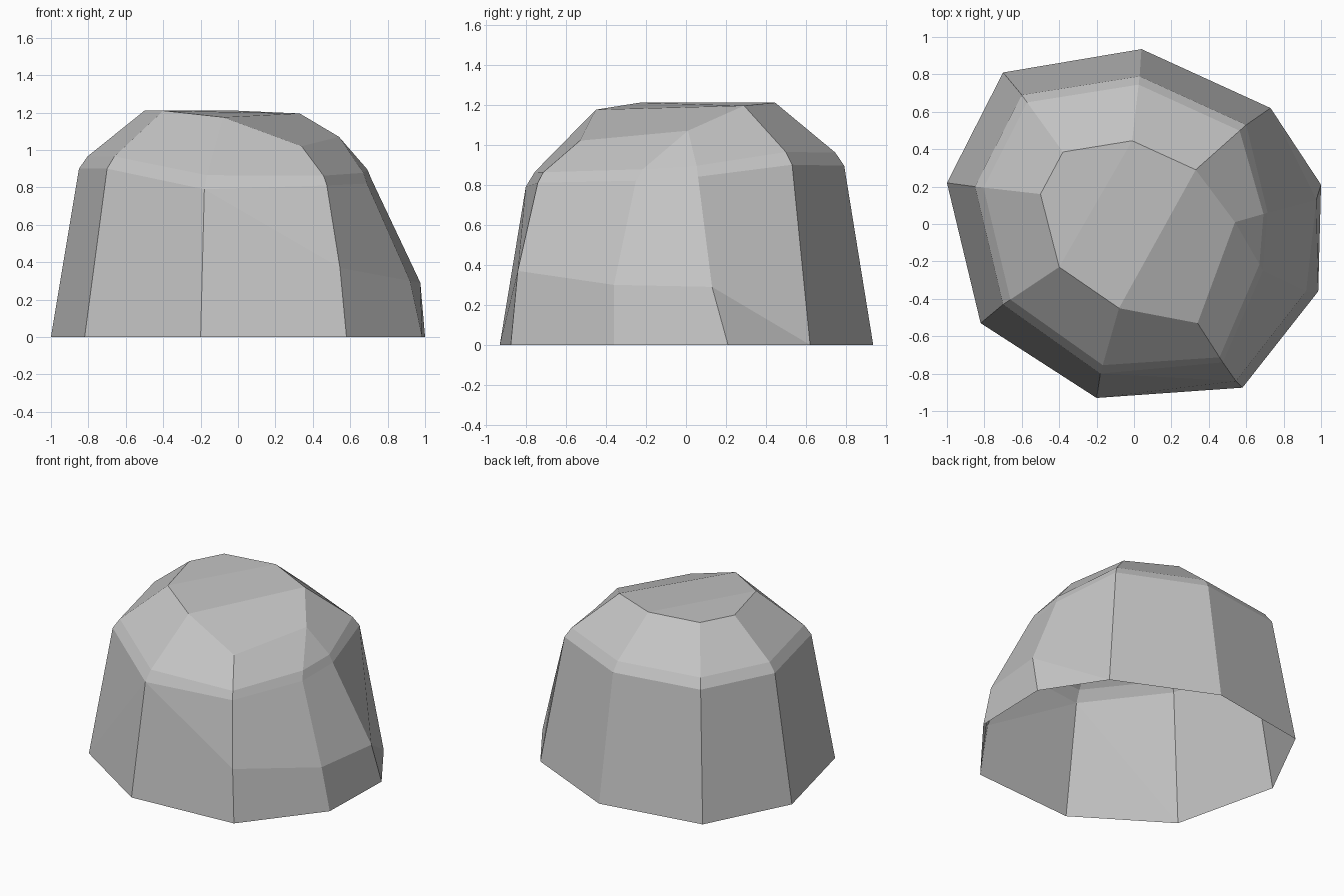
import bpy
import bmesh
from mathutils import Vector

default_cube = bpy.data.objects.get("Cube")
if default_cube:
    bpy.data.objects.remove(default_cube)

# Each rib of the boulder, anticlockwise: foot, side corner, crown corner
RIBS = {
    "left_back": ((-1, .22), (-.85, .2, .9), (-.5, .16, 1.21)),
    "left_front": ((-.82, -.53), (-.7, -.43, .9), (-.4, -.23, 1.21)),
    "front": ((-.2, -.93), (-.18, -.8, .79), (-.08, -.45, 1.175)),
    "front_corner": ((.58, -.875), (.475, -.74, .81), (.34, -.53, 1.02)),
    "side_front": ((.985, -.36), (.69, -.25, .82), (.54, .01, 1.07)),
    "side_back": ((1, .21), (.715, .06, .84), (.54, .01, 1.07)),
    "back_corner": ((.73, .62), (.6, .53, .9), (.33, .29, 1.195)),
    "back": ((.04, .935), (.03, .79, .895), (-.01, .445, 1.21)),
    "back_left": ((-.7, .81), (-.6, .69, .9), (-.38, .385, 1.21)),
}

# Bulge low on one side; the front rib's lower face runs up to its side corner
BULGE = {
    "front": RIBS["front"][1],
    "front_corner": (.545, -.84, .37),
    "side_front": (.92, -.36, .3),
    "side_back": (.975, .13, .29),
}


def rib_points(name):
    """Foot, bulge, side corner, bevelled shoulder and crown of one rib."""
    foot, side, crown = RIBS[name]
    foot = Vector((*foot, 0))
    bulge = Vector(BULGE.get(name, foot))
    side, crown = Vector(side), Vector(crown)
    shoulder = side.lerp(crown, .13) + Vector((0, 0, .025))
    return foot, bulge, side, shoulder, crown


def build_boulder():
    bm = bmesh.new()
    shared = {}

    def vert(point):
        key = tuple(round(c, 4) for c in point)
        if key not in shared:
            shared[key] = bm.verts.new(point)
        return shared[key]

    def face(corners):
        corners = list(dict.fromkeys(corners))
        if len(corners) > 2:
            bm.faces.new(corners)

    # Side walls, skinned between neighbouring ribs
    ribs = {name: [vert(p) for p in rib_points(name)] for name in RIBS}
    names = list(ribs)
    for name, following in zip(names, names[1:] + names[:1]):
        a, b = ribs[name], ribs[following]
        for low in range(len(a) - 1):
            face((a[low], b[low], b[low + 1], a[low + 1]))

    # Crown, split into three sloping facets; the underside stays open
    for facet in (
        ("left_back", "left_front", "back", "back_left"),
        ("left_front", "front", "back_corner", "back"),
        ("front", "front_corner", "side_back", "back_corner"),
    ):
        face([ribs[name][-1] for name in facet])

    mesh = bpy.data.meshes.new("boulder")
    bm.to_mesh(mesh)
    bm.free()
    boulder = bpy.data.objects.new("boulder", mesh)
    bpy.context.collection.objects.link(boulder)
    return boulder


# Plain grey stone
stone = bpy.data.materials.new("grey_stone")
stone.use_nodes = True
grey = (.55, .55, .55, 1)
stone.diffuse_color = grey
stone.node_tree.nodes["Principled BSDF"].inputs["Base Color"].default_value = grey

build_boulder().data.materials.append(stone)
